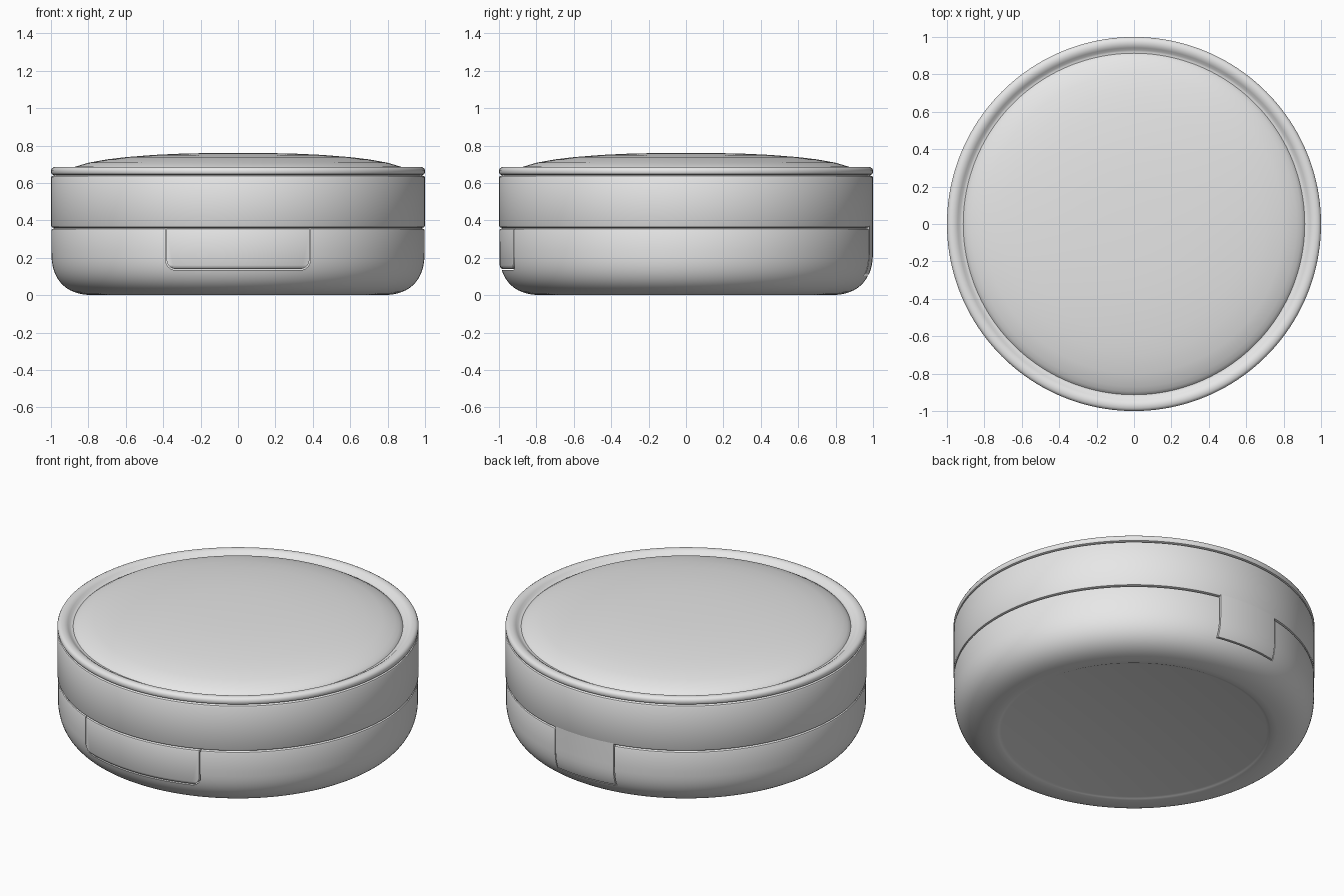
import bpy, bmesh
from math import cos, sin, pi, radians

cube = bpy.data.objects.get("Cube")
if cube:
    bpy.data.objects.remove(cube, do_unlink=True)

GREY = (0.8, 0.8, 0.8, 1)
mat = bpy.data.materials.new("plain_grey")
mat.use_nodes = True
mat.diffuse_color = GREY
mat.node_tree.nodes["Principled BSDF"].inputs["Base Color"].default_value = GREY


def finish(name, bm):
    bmesh.ops.recalc_face_normals(bm, faces=bm.faces)
    mesh = bpy.data.meshes.new(name)
    bm.to_mesh(mesh)
    bm.free()
    ob = bpy.data.objects.new(name, mesh)
    mesh.materials.append(mat)
    bpy.context.scene.collection.objects.link(ob)
    return ob


def lathe(name, profile, steps=160):
    """Spin an (r, z) profile, closed onto the axis, into a solid."""
    bm = bmesh.new()
    verts = [bm.verts.new((r, 0, z)) for r, z in profile]
    edges = [bm.edges.new(pair) for pair in zip(verts, verts[1:])]
    bmesh.ops.spin(bm, geom=verts + edges, cent=(0, 0, 0), axis=(0, 0, 1),
                   angle=2 * pi, steps=steps)
    bmesh.ops.remove_doubles(bm, verts=bm.verts, dist=1e-5)
    return finish(name, bm)


def block(name, half, y0, y1, z0, z1, radius=0):
    """Box with optionally rounded lower corners."""
    bm = bmesh.new()
    bmesh.ops.create_cube(bm, size=1)
    for v in bm.verts:
        v.co = (2 * half * v.co.x, y0 if v.co.y < 0 else y1, z0 if v.co.z < 0 else z1)
    if radius:
        low = [e for e in bm.edges if all(abs(v.co.z - z0) < 1e-4 for v in e.verts)
               and abs(e.verts[0].co.x - e.verts[1].co.x) < 1e-4]
        bmesh.ops.bevel(bm, geom=low, offset=radius, segments=6, profile=0.5,
                        affect='EDGES')
    return finish(name, bm)


def carve(ob, cutter, operation):
    """Apply a boolean and discard the cutter."""
    mod = ob.modifiers.new("carve", 'BOOLEAN')
    mod.operation, mod.object, mod.solver = operation, cutter, 'EXACT'
    bpy.context.view_layer.update()
    graph = bpy.context.evaluated_depsgraph_get()
    mesh = bpy.data.meshes.new_from_object(ob.evaluated_get(graph))
    ob.modifiers.clear()
    ob.data = mesh
    bpy.data.objects.remove(cutter, do_unlink=True)


def corner(grow=0, steps=18):
    """Soft rounded lower corner shared by the base and the hinge tab."""
    angles = [pi / 2 * i / steps for i in range(steps + 1)]
    return [(0.76 + (0.238 + grow) * abs(sin(a)) ** 0.8,
             0.24 - (0.24 + grow) * abs(cos(a)) ** 0.8) for a in angles]


# Base with a shallow recessed underside
base = lathe("base", [(0, 0.008), (0.735, 0.008), (0.75, 0.004)] + corner()
             + [(0.998, 0.345), (0.995, 0.353), (0.984, 0.358), (0.98, 0.365), (0, 0.365)])

# Lid wall, dipping in at both seams
lid = lathe("lid", [(0, 0.36), (0.984, 0.36), (0.996, 0.364), (1, 0.372), (1, 0.628),
                    (0.996, 0.636), (0.984, 0.641), (0.98, 0.645), (0, 0.645)])

# Rounded rim and the domed top inside it
rim = lathe("lid_rim", [(0, 0.64), (0.984, 0.642), (0.996, 0.647), (1, 0.655), (1, 0.668),
                        (0.995, 0.678), (0.985, 0.684), (0.97, 0.686), (0.955, 0.683),
                        (0.942, 0.675), (0.93, 0.664), (0.92, 0.66), (0, 0.66)])
dome = lathe("lid_dome", [(0, 0.65), (0.918, 0.65), (0.912, 0.662), (0.895, 0.673),
                          (0.87, 0.687), (0.8, 0.708), (0.7, 0.726), (0.6, 0.738),
                          (0.45, 0.75), (0.3, 0.757), (0.15, 0.76), (0, 0.761)])

# Front opening tab, set in a slot of the base
GAP = 0.006
tab = lathe("front_tab", [(0, 0.135), (0.975, 0.135), (0.99, 0.145), (0.997, 0.16),
                          (0.998, 0.345), (0.995, 0.353), (0.984, 0.358), (0, 0.358)])
carve(tab, block("tab_cutter", 0.382, -1.1, -0.85, 0.14, 0.4, 0.05), 'INTERSECT')
carve(base, block("tab_slot", 0.382 + GAP, -1.1, -0.86, 0.14 - GAP, 0.4, 0.055), 'DIFFERENCE')

# Rear hinge tab, continuing the lid down over the base
hinge = lathe("hinge_tab", [(0, -0.002)] + corner(0.0015) + [(0.9995, 0.42), (0, 0.42)])
carve(hinge, block("hinge_cutter", 0.195, 0.85, 1.1, 0.11, 0.4), 'INTERSECT')
carve(base, block("hinge_slot", 0.195 + GAP, 0.86, 1.1, 0.11 - GAP, 0.4), 'DIFFERENCE')

# Smooth shading with crisp seams
bpy.ops.object.select_all(action='DESELECT')
for ob in (base, lid, rim, dome, tab, hinge):
    ob.select_set(True)
bpy.context.view_layer.objects.active = base
bpy.ops.object.shade_smooth_by_angle(angle=radians(35))
